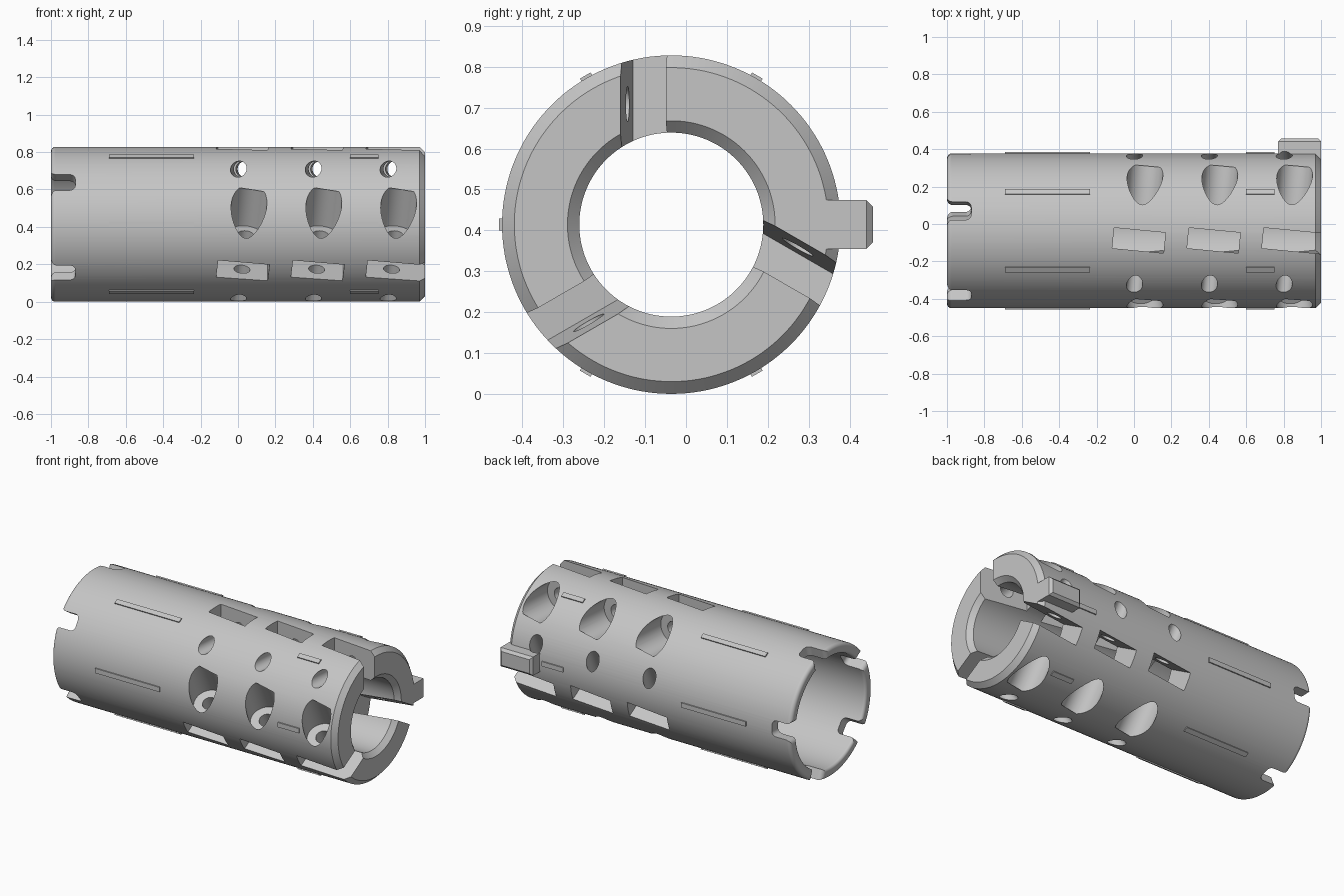
import bpy, bmesh, math
from mathutils import Matrix, Vector

cube = bpy.data.objects.get("Cube")
if cube:
    bpy.data.objects.remove(cube, do_unlink=True)

R, CY, CZ = 0.414, -0.036, 0.414
SEG = 144
AXIS = Matrix.Translation((0, CY, CZ))

metal = bpy.data.materials.new("plain_grey")
metal.use_nodes = True
GREY = (0.56, 0.56, 0.56, 1)
metal.diffuse_color = GREY
metal.node_tree.nodes["Principled BSDF"].inputs["Base Color"].default_value = GREY


def around(deg):
    """Frame on the tube axis: local z points radially at 90 degrees + deg."""
    return AXIS @ Matrix.Rotation(math.radians(deg), 4, 'X')


def finish(name, bm):
    bmesh.ops.recalc_face_normals(bm, faces=bm.faces)
    me = bpy.data.meshes.new(name)
    bm.to_mesh(me)
    bm.free()
    me.materials.append(metal)
    ob = bpy.data.objects.new(name, me)
    bpy.context.collection.objects.link(ob)
    return ob


def box(bm, frame, lo, hi):
    lo, hi = Vector(lo), Vector(hi)
    m = frame @ Matrix.Translation((lo + hi) / 2) @ Matrix.Diagonal((*(hi - lo), 1))
    return bmesh.ops.create_cube(bm, size=1, matrix=m)["verts"]


def drill(bm, frame, radius, y0, y1, height):
    m = (frame @ Matrix.Translation((0, (y0 + y1) / 2, height))
         @ Matrix.Rotation(math.pi / 2, 4, 'X'))
    bmesh.ops.create_cone(bm, cap_ends=True, segments=48, radius1=radius,
                          radius2=radius, depth=y1 - y0, matrix=m)


def arc(cx, cy, r, a0, a1, n=6):
    return [(cx + r * math.cos(math.radians(a0 + (a1 - a0) * i / n)),
             cy + r * math.sin(math.radians(a0 + (a1 - a0) * i / n)))
            for i in range(n + 1)]


def activate(ob):
    bpy.ops.object.select_all(action='DESELECT')
    ob.select_set(True)
    bpy.context.view_layer.objects.active = ob


def combine(target, other, operation):
    mod = target.modifiers.new("combine", 'BOOLEAN')
    mod.operation, mod.solver, mod.object = operation, 'EXACT', other
    activate(target)
    bpy.ops.object.modifier_apply(modifier=mod.name)
    bpy.data.objects.remove(other, do_unlink=True)


# Tube: closed profile turned around the x axis
profile = arc(-0.976, R - 0.024, 0.024, 180, 90)
profile += [(0.97, R), (1, R - 0.03), (1, 0.254), (0.97, 0.225), (-0.25, 0.225), (-0.25, 0.35)]
profile += arc(-0.982, 0.368, 0.018, 270, 180)
bm = bmesh.new()
rings = []
for i in range(SEG):
    a = 2 * math.pi * i / SEG
    rings.append([bm.verts.new((x, CY + r * math.cos(a), CZ + r * math.sin(a)))
                  for x, r in profile])
for i, ring in enumerate(rings):
    after = rings[(i + 1) % SEG]
    for j in range(len(profile)):
        k = (j + 1) % len(profile)
        bm.faces.new((ring[j], ring[k], after[k], after[j]))
tube = finish("slotted_tube", bm)

# Locating tab on the back, chamfered around its outer face
bm = bmesh.new()
verts = box(bm, Matrix(), (0.77, 0.33, CZ - 0.06), (1, 0.457, CZ + 0.06))
edges = [e for e in bm.edges if all(v.co.y > 0.4 for v in e.verts)]
bmesh.ops.bevel(bm, geom=edges, offset=0.016, segments=1, affect='EDGES')
combine(tube, finish("tab", bm), 'UNION')

# Clamp slots with stepped screw holes, three rows of three
slots, bores, holes = bmesh.new(), bmesh.new(), bmesh.new()
for turn in (0, 120, 240):
    for n in range(3):
        frame = (around(turn) @ Matrix.Translation((0.026 + 0.4 * n, -0.052, 0))
                 @ Matrix.Rotation(math.radians(-5.5), 4, 'Z'))
        box(slots, frame, (-0.138, -0.055, 0.16), (0.5 if n == 2 else 0.138, 0.055, 0.5))
        drill(bores, frame, 0.095, 0.158, 0.40, 0.295)
        drill(holes, frame, 0.043, -0.36, 0.17, 0.295)
for name, cutter in (("slots", slots), ("bores", bores), ("holes", holes)):
    combine(tube, finish(name, cutter), 'DIFFERENCE')

# Five round-cornered notches in the left rim
half = [(-1.1, 0.08)] + arc(-0.97, 0.08, 0.03, 180, 270) + arc(-0.90, 0.02, 0.03, 90, 0)
outline = half + [(x, -y) for x, y in reversed(half)]
bm = bmesh.new()
for n in range(5):
    frame = around(-15 + 72 * n)
    low, high = ([bm.verts.new(frame @ Vector((x, y, z))) for x, y in outline]
                 for z in (0.2, 0.5))
    bm.faces.new(low)
    bm.faces.new(high)
    for i in range(len(outline)):
        k = (i + 1) % len(outline)
        bm.faces.new((low[i], low[k], high[k], high[i]))
combine(tube, finish("notches", bm), 'DIFFERENCE')

activate(tube)
bpy.ops.object.shade_smooth_by_angle(angle=math.radians(25))
weighted = tube.modifiers.new("weighted", 'WEIGHTED_NORMAL')
weighted.keep_sharp = True

# Thin raised ribs: one long and one short on each of six lines
for name, x0, x1 in (("long_ribs", -0.69, -0.235), ("short_ribs", 0.6, 0.75)):
    bm = bmesh.new()
    for n in range(6):
        box(bm, around(30 + 60 * n), (x0, -0.015, 0.4), (x1, 0.015, 0.421))
    finish(name, bm)
